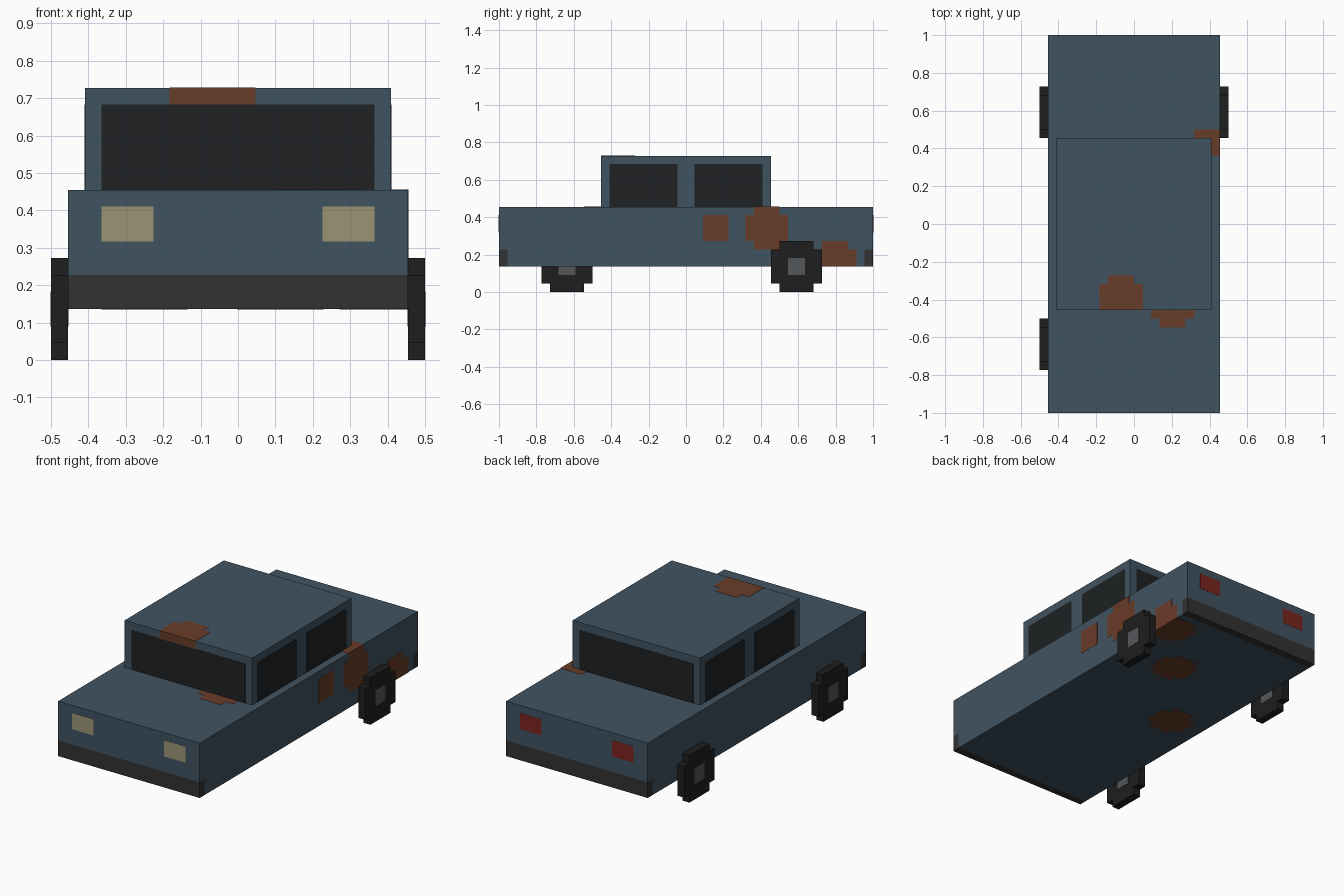
import bpy, bmesh

if "Cube" in bpy.data.objects:
    bpy.data.objects.remove(bpy.data.objects["Cube"])

V = 1 / 22      # one block of the model
SKIN = 0.0012   # how far flush colour panels sit proud of the surface


def material(name, rgb):
    lin = [(c / 255 / 12.92) if c < 10 else ((c / 255 + 0.055) / 1.055) ** 2.4 for c in rgb]
    m = bpy.data.materials.new(name)
    m.diffuse_color = (*lin, 1)
    m.use_nodes = True
    m.node_tree.nodes["Principled BSDF"].inputs["Base Color"].default_value = m.diffuse_color
    return m


PAINT = material("paint", (64, 83, 97))
GLASS = material("glass", (30, 33, 35))
RUST = material("rust", (105, 60, 40))
TRIM = material("trim", (50, 50, 52))
RUBBER = material("rubber", (30, 30, 30))
HUB = material("hub", (84, 87, 90))
LAMP = material("lamp", (155, 149, 116))
RED = material("red_lamp", (122, 36, 30))


def finish(name, bm, mat):
    bmesh.ops.recalc_face_normals(bm, faces=bm.faces)
    me = bpy.data.meshes.new(name)
    bm.to_mesh(me)
    bm.free()
    me.materials.append(mat)
    ob = bpy.data.objects.new(name, me)
    bpy.context.collection.objects.link(ob)
    return ob


def boxes(name, mat, spans, grow=0.0):
    """Boxes given as (x0, x1, y0, y1, z0, z1) in blocks, joined in one object."""
    bm = bmesh.new()
    for x0, x1, y0, y1, z0, z1 in spans:
        lo, hi = (x0, y0, z0), (x1, y1, z1)
        for v in bmesh.ops.create_cube(bm, size=1)["verts"]:
            v.co = [(hi[i] if v.co[i] > 0 else lo[i]) * V + (grow if v.co[i] > 0 else -grow)
                    for i in range(3)]
    return finish(name, bm, mat)


def wheel(name, x, y):
    """Stepped disc, one block thick, with a square hub."""
    profile = [(1, 0), (5, 0), (5, 1), (6, 1), (6, 5), (5, 5),
               (5, 6), (1, 6), (1, 5), (0, 5), (0, 1), (1, 1)]
    bm = bmesh.new()
    face = bm.faces.new([bm.verts.new((x * V, (y + a) * V, b * V)) for a, b in profile])
    new = bmesh.ops.extrude_face_region(bm, geom=[face])["geom"]
    bmesh.ops.translate(bm, vec=(V, 0, 0),
                        verts=[g for g in new if isinstance(g, bmesh.types.BMVert)])
    finish(name, bm, RUBBER)
    boxes(name + "_hub", HUB, [(x, x + 1, y + 2, y + 4, 2, 4)], SKIN)


# Lower body (notched at both ends for the bumpers) and cabin
boxes("body", PAINT, [(-10, 10, -21, 21, 3, 5), (-10, 10, -22, 22, 5, 10)])
boxes("cabin", PAINT, [(-9, 9, -10, 10, 10, 16)])

# Bumpers, windscreens and lamps, front and back
for end, y0, cabin_y, lamp in (("front", -22, -10, LAMP), ("rear", 21, 9, RED)):
    boxes(end + "_bumper", TRIM, [(-10, 10, y0, y0 + 1, 3, 5)])
    boxes(end + "_window", GLASS, [(-8, 8, cabin_y, cabin_y + 1, 10, 15)], SKIN)
    boxes(end + "_lamps", lamp, [(x, x + 3, y0, y0 + 1, 7, 9) for x in (-8, 5)], SKIN)

# Side windows
for side, x in (("left", -9), ("right", 8)):
    boxes(side + "_windows", GLASS, [(x, x + 1, y, y + 8, 10, 15) for y in (-9, 1)], SKIN)

# Three wheels; the front right one is missing
wheel("front_left_wheel", -11, -17)
wheel("rear_left_wheel", -11, 10)
wheel("rear_right_wheel", 10, 10)

# Rust on the roof, hood and right side
boxes("roof_rust", RUST, [(-4, 1, -10, -7, 15, 16), (-3, 0, -7, -6, 15, 16)], SKIN)
boxes("hood_rust", RUST, [(2, 7, -11, -10, 9, 10), (3, 6, -12, -11, 9, 10)], SKIN)
boxes("door_rust", RUST, [(9, 10, 2, 5, 6, 9)], SKIN)
boxes("rear_side_rust", RUST, [(9, 10, 7, 12, 6, 9), (9, 10, 8, 11, 5, 10),
                               (7, 10, 10, 11, 9, 10)], SKIN)
boxes("rear_corner_rust", RUST, [(9, 10, 16, 19, 5, 6), (9, 10, 15, 20, 3, 5)], SKIN)

# Rust discs under the floor, clipped at the right sill
floor = []
for cx, cy in ((8.5, 17.5), (2.5, 10.5), (-5.5, 0.5)):
    for half_x, y0, y1 in ((1.5, -2.5, -1.5), (2.5, -1.5, 1.5), (1.5, 1.5, 2.5)):
        floor.append((cx - half_x, min(cx + half_x, 10), cy + y0, cy + y1, 3, 4))
boxes("floor_rust", RUST, floor, SKIN)
